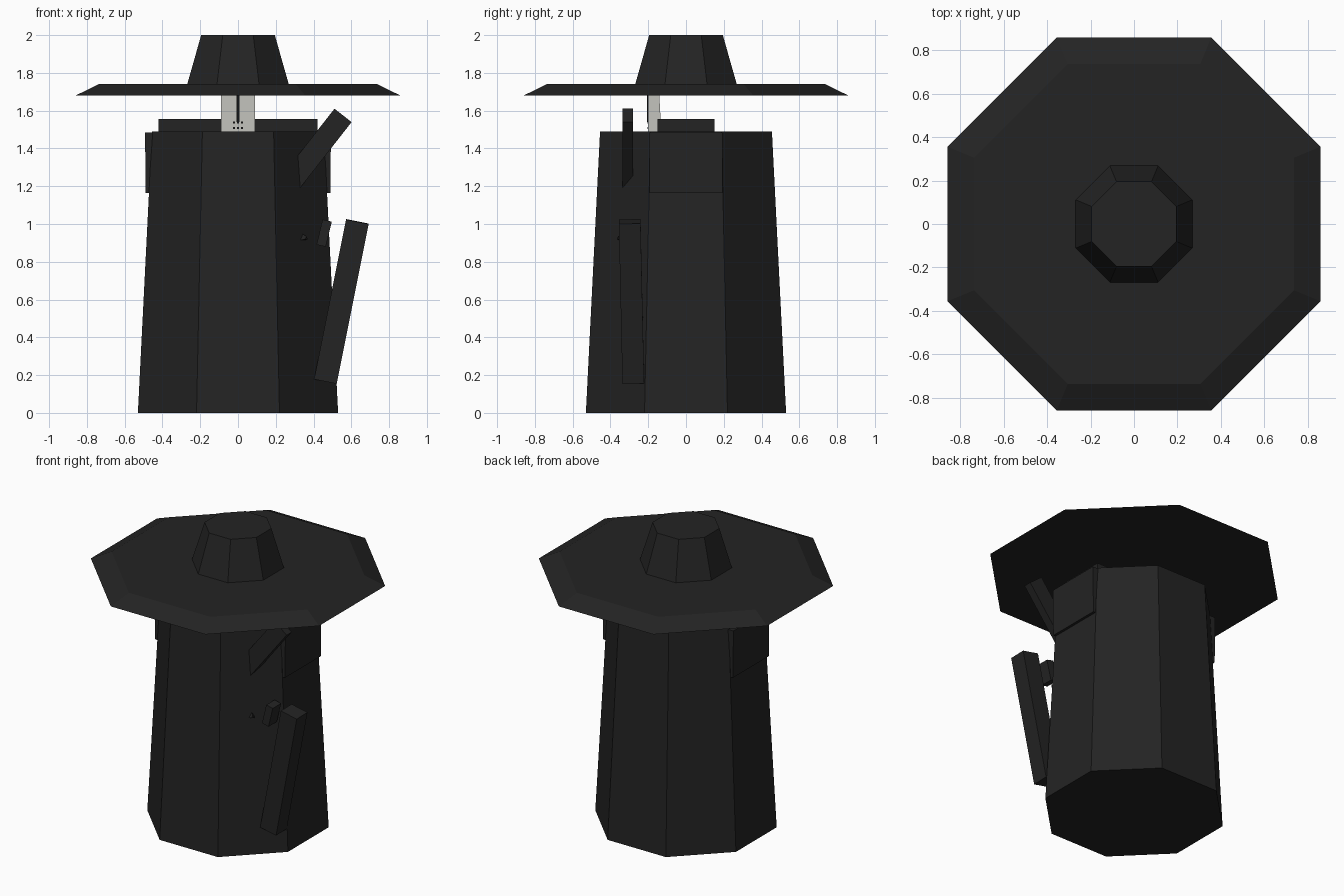
import bpy, bmesh, math
from mathutils import Vector, Matrix

if "Cube" in bpy.data.objects:
    bpy.data.objects.remove(bpy.data.objects["Cube"], do_unlink=True)


def material(name, rgb):
    m = bpy.data.materials.new(name)
    m.use_nodes = True
    m.diffuse_color = (*rgb, 1)
    bsdf = m.node_tree.nodes["Principled BSDF"]
    bsdf.inputs["Base Color"].default_value = (*rgb, 1)
    bsdf.inputs["Roughness"].default_value = 0.9
    return m


CHARCOAL = material("charcoal", (0.017, 0.017, 0.017))
PALE = material("pale_grey", (0.55, 0.55, 0.51))
BLACK = material("black", (0.006, 0.006, 0.006))


def finish(name, bm, mat):
    bmesh.ops.recalc_face_normals(bm, faces=bm.faces)
    mesh = bpy.data.meshes.new(name)
    bm.to_mesh(mesh)
    bm.free()
    mesh.materials.append(mat)
    obj = bpy.data.objects.new(name, mesh)
    bpy.context.collection.objects.link(obj)
    return obj


def octagon_stack(name, profile, mat):
    """Flat-fronted octagonal solid through (apothem, height) pairs."""
    bm = bmesh.new()
    rings = []
    for apothem, z in profile:
        r = apothem / math.cos(math.pi / 8)
        angles = [math.pi / 8 + i * math.pi / 4 for i in range(8)]
        rings.append([bm.verts.new((r * math.cos(a), r * math.sin(a), z)) for a in angles])
    for low, high in zip(rings, rings[1:]):
        for i in range(8):
            j = (i + 1) % 8
            bm.faces.new((low[i], low[j], high[j], high[i]))
    bm.faces.new(rings[0])
    bm.faces.new(rings[-1])
    return finish(name, bm, mat)


def box(name, lo, hi, mat):
    lo, hi = Vector(lo), Vector(hi)
    bm = bmesh.new()
    bmesh.ops.create_cube(bm, size=1, matrix=Matrix.Translation((lo + hi) / 2)
                          @ Matrix.Diagonal((*(hi - lo), 1)))
    return finish(name, bm, mat)


def bar(name, start, end, width, depth, mat):
    """Square-ended bar between two points, with its depth along y."""
    start, end = Vector(start), Vector(end)
    axis = (end - start).normalized()
    side = Vector((0, 1, 0)).cross(axis).normalized()
    front = axis.cross(side)
    turn = Matrix((side, front, axis)).transposed().to_4x4()
    bm = bmesh.new()
    bmesh.ops.create_cube(bm, size=1, matrix=Matrix.Translation((start + end) / 2) @ turn
                          @ Matrix.Diagonal((width, depth, (end - start).length, 1)))
    return finish(name, bm, mat)


# Body and hat
octagon_stack("body", [(0.53, 0), (0.455, 1.49)], CHARCOAL)
octagon_stack("hat_brim", [(0.86, 1.68), (0.738, 1.74)], CHARCOAL)
octagon_stack("hat_crown", [(0.27, 1.735), (0.195, 2.0)], CHARCOAL)

# Shoulder yoke and side plates
box("shoulder_yoke", (-0.42, -0.15, 1.47), (0.42, 0.15, 1.555), CHARCOAL)
for label, s in (("left", 1), ("right", -1)):
    bar(label + "_side_plate", (s * 0.464, 0, 1.165), (s * 0.467, 0, 1.485),
        0.05, 0.385, CHARCOAL)

# Face with a nose line and mouth dots
face = box("face", (-0.09, -0.2, 1.48), (0.09, -0.13, 1.69), PALE)
for v in face.data.vertices:
    if v.co.z > 1.6 and v.co.y > -0.15:
        v.co.y -= 0.012
box("nose_line", (-0.009, -0.207, 1.54), (0.009, -0.199, 1.68), BLACK)
for row, z in enumerate((1.509, 1.537)):
    for col in (-1, 0, 1):
        x = col * 0.021
        box(f"mouth_dot_{row}_{col + 1}", (x - 0.006, -0.205, z - 0.005),
            (x + 0.006, -0.199, z + 0.005), BLACK)

# Raised arm bar and the scabbard on the left hip
bar("upper_bar", (0.255, -0.308, 1.19), (0.556, -0.308, 1.575), 0.115, 0.055, CHARCOAL)
bar("scabbard", (0.463, -0.279, 0.167), (0.632, -0.298, 1.013), 0.122, 0.115, CHARCOAL)
bar("scabbard_loop", (0.44, -0.29, 0.885), (0.472, -0.29, 1.018), 0.05, 0.09, CHARCOAL)

# Small peg on the front left facet
bm = bmesh.new()
outward = Vector((1, -1, 0)).to_track_quat("Z", "Y").to_matrix().to_4x4()
bmesh.ops.create_cone(bm, cap_ends=True, segments=3, radius1=0.03, radius2=0.01,
                      depth=0.05, matrix=Matrix.Translation((0.345, -0.342, 0.925)) @ outward)
finish("peg", bm, CHARCOAL)
